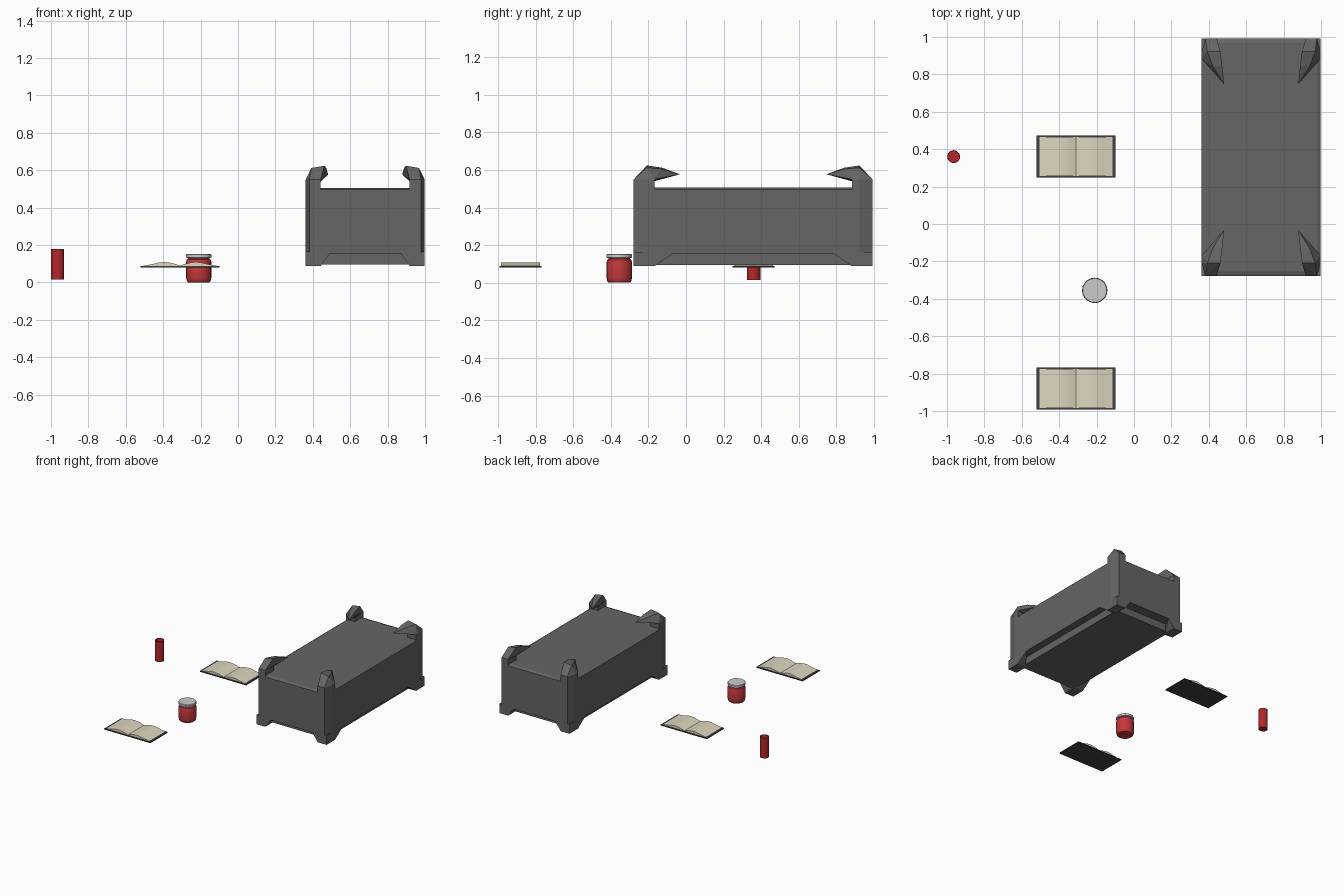
import bpy, bmesh, math
from mathutils import Vector

if "Cube" in bpy.data.objects:
    bpy.data.objects.remove(bpy.data.objects["Cube"])


def material(name, r, g, b):
    m = bpy.data.materials.new(name)
    m.diffuse_color = (r, g, b, 1)
    m.use_nodes = True
    m.node_tree.nodes["Principled BSDF"].inputs["Base Color"].default_value = m.diffuse_color
    return m


STONE = material("dark_stone", 0.13, 0.13, 0.13)
COVER = material("cover_black", 0.05, 0.05, 0.05)
PAPER = material("paper", 0.72, 0.68, 0.52)
WAX = material("red_wax", 0.45, 0.02, 0.025)
GLASS = material("red_glass", 0.55, 0.04, 0.045)


def finish(name, bm, mat=None, smooth=False):
    bmesh.ops.recalc_face_normals(bm, faces=bm.faces[:])
    me = bpy.data.meshes.new(name)
    bm.to_mesh(me)
    bm.free()
    ob = bpy.data.objects.new(name, me)
    bpy.context.collection.objects.link(ob)
    if mat:
        me.materials.append(mat)
    if smooth:
        bpy.ops.object.select_all(action='DESELECT')
        ob.select_set(True)
        bpy.context.view_layer.objects.active = ob
        bpy.ops.object.shade_smooth_by_angle(angle=math.radians(35))
    return ob


def hull(name, pts, mat):
    """Convex block around a few points."""
    bm = bmesh.new()
    for p in pts:
        bm.verts.new(p)
    res = bmesh.ops.convex_hull(bm, input=bm.verts[:])
    junk = [v for v in bm.verts if not v.link_faces]
    bmesh.ops.delete(bm, geom=junk, context='VERTS')
    bmesh.ops.dissolve_limit(bm, angle_limit=0.01, verts=bm.verts[:], edges=bm.edges[:])
    return finish(name, bm, mat)


def lathe(name, profile, center, sides, mat=None):
    """Spin a closed (r, z) profile that starts and ends on the axis."""
    bm = bmesh.new()
    rings = []
    for r, z in profile:
        rings.append([bm.verts.new((center[0] + r * math.cos(2 * math.pi * i / sides),
                                    center[1] + r * math.sin(2 * math.pi * i / sides), z))
                      for i in range(sides)])
    for a, b in zip(rings, rings[1:]):
        for i in range(sides):
            j = (i + 1) % sides
            bm.faces.new((a[i], a[j], b[j], b[i]))
    bm.faces.new(rings[0])
    bm.faces.new(rings[-1])
    return finish(name, bm, mat, True)


def extrude_y(name, outline, y0, y1, mat):
    """Extrude an (x, z) outline along y."""
    bm = bmesh.new()
    f = bm.faces.new([bm.verts.new((x, y0, z)) for x, z in outline])
    ext = bmesh.ops.extrude_face_region(bm, geom=[f])
    bmesh.ops.translate(bm, vec=(0, y1 - y0, 0),
                        verts=[v for v in ext['geom'] if isinstance(v, bmesh.types.BMVert)])
    return finish(name, bm, mat, True)


# Altar: corner-local coordinates (inward x, inward y, z) mirrored to four corners
CX, CY, HX, HY = 0.68, 0.357, 0.318, 0.635
CORNERS = [(sx, sy) for sx in (-1, 1) for sy in (-1, 1)]


def at_corner(sx, sy, pts):
    return [Vector((CX + sx * (HX - u), CY + sy * (HY - v), z)) for u, v, z in pts]


def four(pts):
    return [p for sx, sy in CORNERS for p in at_corner(sx, sy, pts)]


# Altar body with cut corners and a softly sloped top edge
hull("altar_body", four([(0, .07, .155), (.02, 0, .155), (0, .07, .497), (.02, 0, .497),
                         (.018, .025, .506)]), STONE)
# Recessed plinth below the body
hull("altar_plinth", four([(.06, .08, .16), (.06, .08, .095)]), STONE)

SHAFT = [(0, .07), (.02, 0), (.08, 0), (.08, .11), (0, .11)]
HORN = [(0, .07, .55), (.02, 0, .55), (.08, 0, .55), (.08, .11, .54), (0, .11, .55),
        (.03, .07, .612), (.10, .07, .624), (.06, .15, .605), (.11, .15, .612),
        (.12, .245, .577)]
FOOT = [(0, 0, .088), (.08, 0, .088), (0, .11, .088), (.08, .11, .088),
        (.08, 0, .115), (0, .11, .115), (0, 0, .165),
        (.13, 0, .157), (0, .21, .157), (.08, .11, .157)]
for n, (sx, sy) in enumerate(CORNERS, 1):
    hull(f"altar_post_{n}", at_corner(sx, sy, [(u, v, z) for u, v in SHAFT
                                               for z in (.45, .55)]), STONE)
    hull(f"altar_horn_{n}", at_corner(sx, sy, HORN), STONE)
    hull(f"altar_foot_{n}", at_corner(sx, sy, FOOT), STONE)

# Two open books: flat cover and two curved page stacks
BX = -0.31
CURVE = [(0, .090), (.025, .099), (.05, .105), (.08, .109), (.11, .107),
         (.14, .100), (.17, .094), (.195, .090)]
for n, by in enumerate((-0.88, 0.36), 1):
    hull(f"book_cover_{n}", [(BX + sx * .21, by + sy * .112, z)
                             for sx, sy in CORNERS for z in (.081, .088)], COVER)
    for side, s in (("left", -1), ("right", 1)):
        outline = [(BX + s * x, z) for x, z in CURVE] + [(BX + s * .195, .085), (BX, .085)]
        extrude_y(f"book_pages_{side}_{n}", outline, by - .104, by + .104, PAPER)

# Jar with a grey lid
JAR = (-0.21, -0.355)
lathe("jar_body", [(.057, 0), (.063, .006), (.068, .028), (.068, .108), (.064, .122),
                   (.056, .128), (.056, .14)], JAR, 20, GLASS)
lathe("jar_lid", [(.063, .132), (.067, .134), (.067, .149), (.064, .153)], JAR, 20)

# Hollow candle
lathe("candle", [(.035, .015), (.035, .18), (.031, .18), (.031, .025)],
      (-0.964, 0.36), 12, WAX)
